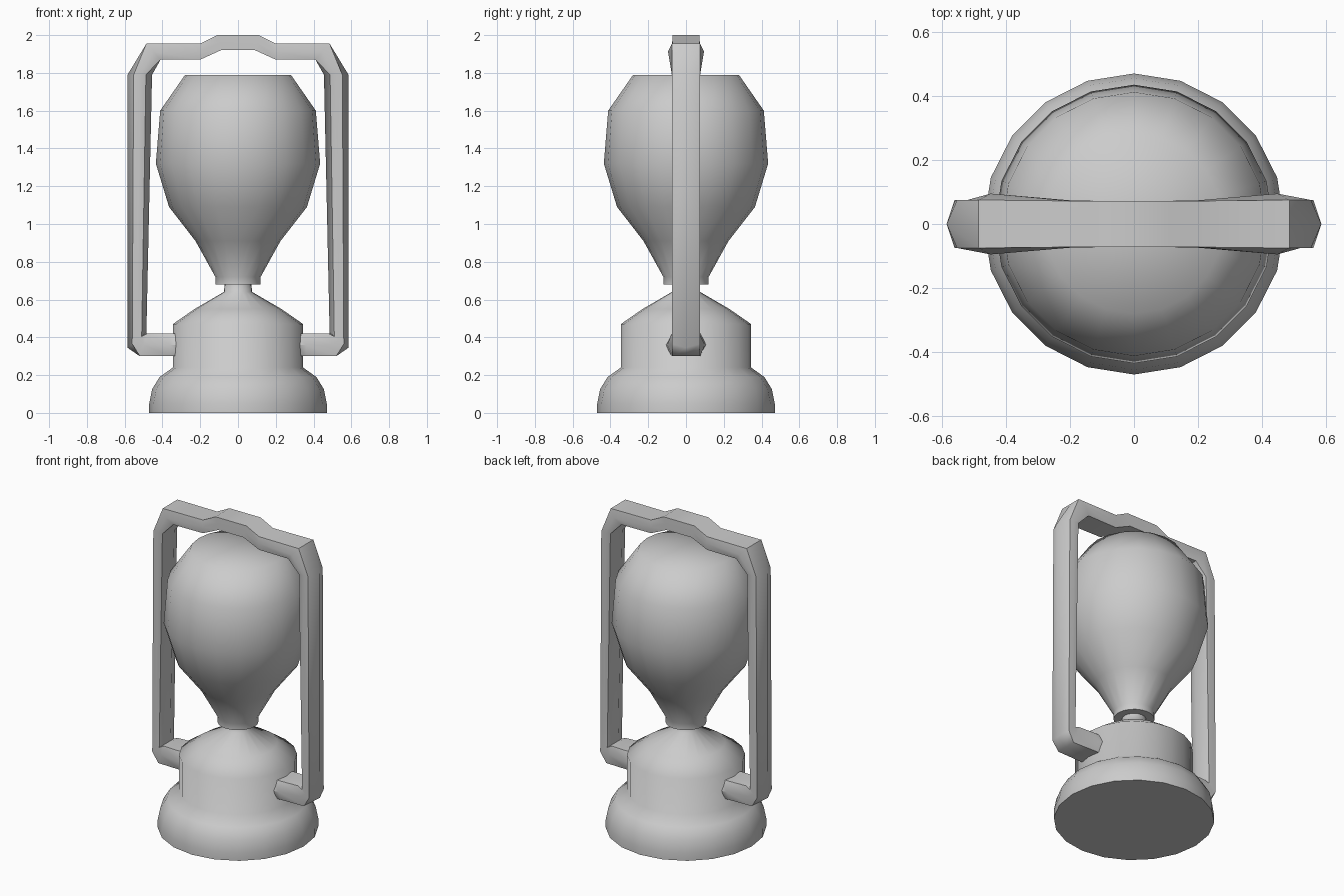
import bpy, bmesh, math
from mathutils import Vector

if "Cube" in bpy.data.objects:
    bpy.data.objects.remove(bpy.data.objects["Cube"])


def finish(name, bm, angle=70):
    bmesh.ops.recalc_face_normals(bm, faces=bm.faces)
    mesh = bpy.data.meshes.new(name)
    bm.to_mesh(mesh)
    bm.free()
    ob = bpy.data.objects.new(name, mesh)
    bpy.context.collection.objects.link(ob)
    bpy.ops.object.select_all(action='DESELECT')
    ob.select_set(True)
    bpy.context.view_layer.objects.active = ob
    bpy.ops.object.shade_smooth_by_angle(angle=math.radians(angle))
    return ob


def skin(bm, rings):
    # bridge consecutive vertex loops
    for a, b in zip(rings, rings[1:]):
        n = len(a)
        for i in range(n):
            j = (i + 1) % n
            bm.faces.new((a[i], a[j], b[j], b[i]))


def lathe(name, profile, sides=20):
    bm = bmesh.new()
    rings = []
    for r, z in profile:
        rings.append([bm.verts.new((r * math.cos(math.tau * i / sides),
                                    r * math.sin(math.tau * i / sides), z))
                      for i in range(sides)])
    skin(bm, rings)
    # fan caps so the smooth shading runs to the centre
    for ring, z in ((rings[0], profile[0][1]), (rings[-1], profile[-1][1])):
        c = bm.verts.new((0, 0, z))
        for i in range(sides):
            bm.faces.new((ring[i], ring[(i + 1) % sides], c))
    return finish(name, bm)


# Stepped base with conical shoulder and thin neck
lathe("lantern_base", [(0.47, 0), (0.47, 0.05), (0.455, 0.125), (0.415, 0.19),
                       (0.345, 0.24), (0.345, 0.47), (0.23, 0.55),
                       (0.075, 0.64), (0.07, 0.69)])

# Pear-shaped globe
lathe("lantern_globe", [(0.12, 0.68), (0.12, 0.72), (0.225, 0.91), (0.365, 1.09),
                        (0.435, 1.32), (0.412, 1.60), (0.28, 1.79)])

# Handle frame stations: outer xz, inner xz, edge half width, middle half width, bevel
half = [
    ((0.30, 0.30), (0.30, 0.42), 0.075, 0.11, 0.0),
    ((0.36, 0.30), (0.36, 0.42), 0.075, 0.10, 0.0),
    ((0.52, 0.30), (0.48, 0.42), 0.070, 0.075, 0.0),
    ((0.585, 0.345), (0.485, 0.425), 0.075, 0.075, 0.25),
    ((0.585, 1.79), (0.455, 1.79), 0.075, 0.075, 0.25),
    ((0.485, 1.955), (0.41, 1.87), 0.075, 0.095, 0.0),
    ((0.20, 1.955), (0.20, 1.87), 0.072, 0.074, 0.0),
    ((0.11, 2.0), (0.09, 1.92), 0.072, 0.072, 0.0),
]
mirrored = [((-o[0], o[1]), (-i[0], i[1]), w, m, t) for o, i, w, m, t in reversed(half)]

bm = bmesh.new()
rings = []
for o, i, w, m, t in half + mirrored:
    o, i = Vector((o[0], 0, o[1])), Vector((i[0], 0, i[1]))
    section = [(0, 0), (t, w), (0.5, m), (1 - t, w),
               (1, 0), (1 - t, -w), (0.5, -m), (t, -w)]
    rings.append([bm.verts.new(o.lerp(i, f) + Vector((0, y, 0))) for f, y in section])
skin(bm, rings)
bm.faces.new(rings[0])
bm.faces.new(rings[-1])
finish("handle_frame", bm, 50)
